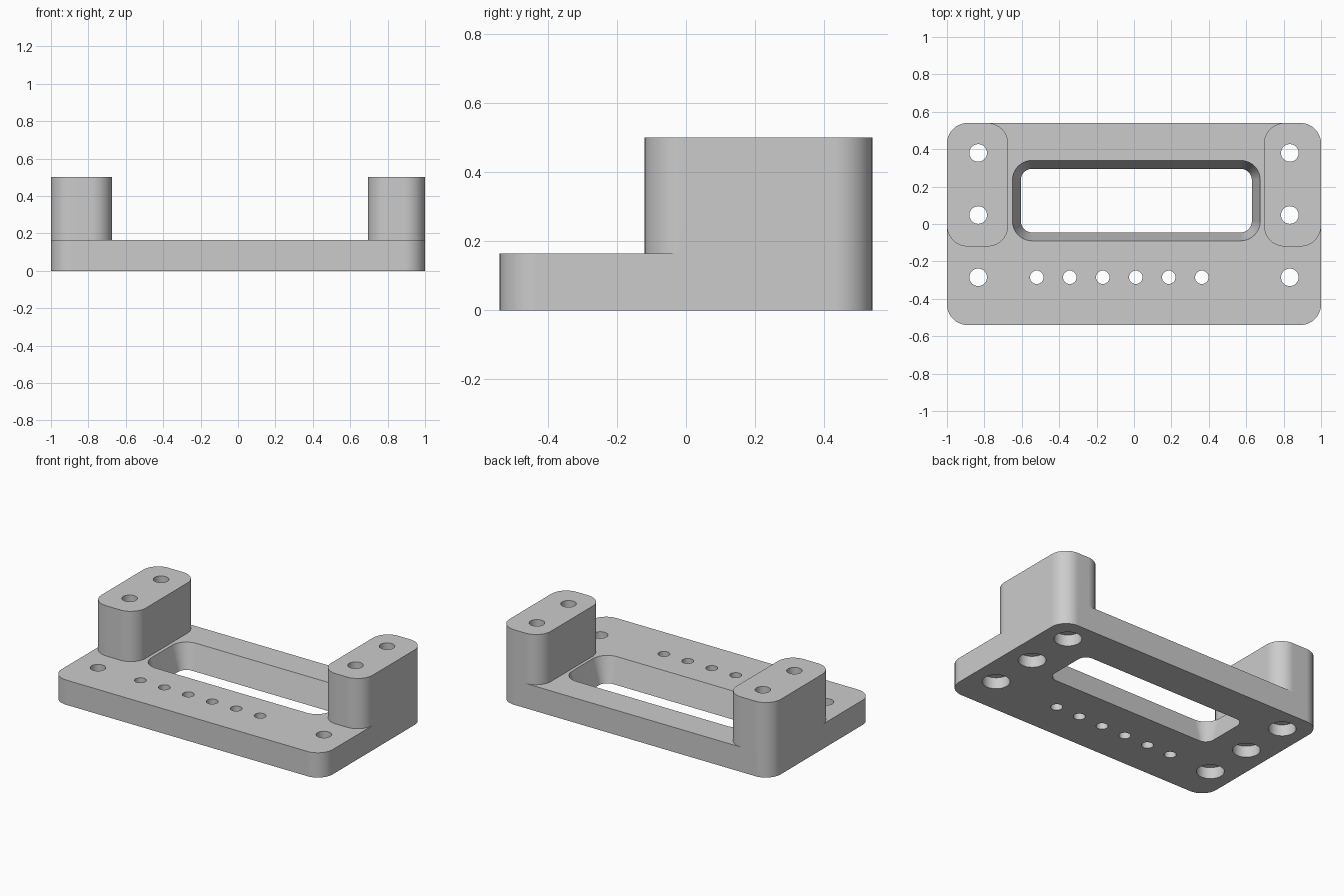
import bpy, bmesh, math

if "Cube" in bpy.data.objects:
    bpy.data.objects.remove(bpy.data.objects["Cube"])

W, D = 1.0, 0.54          # half width and half depth of the plate
T, H = 0.165, 0.50        # plate thickness and overall height
R = 0.11                  # corner radius

grey = bpy.data.materials.new("plain grey")
grey.diffuse_color = (0.6, 0.6, 0.6, 1)
grey.use_nodes = True
grey.node_tree.nodes["Principled BSDF"].inputs["Base Color"].default_value = grey.diffuse_color


def rounded_rect(x0, x1, y0, y1, r, n=10):
    pts = []
    for cx, cy, start in ((x1 - r, y1 - r, 0), (x0 + r, y1 - r, 90),
                          (x0 + r, y0 + r, 180), (x1 - r, y0 + r, 270)):
        for i in range(n + 1):
            a = math.radians(start + 90 * i / n)
            pts.append((cx + r * math.cos(a), cy + r * math.sin(a)))
    return pts


def circle(x, y, r, n=40):
    return [(x + r * math.cos(math.tau * i / n),
             y + r * math.sin(math.tau * i / n)) for i in range(n)]


def loft(name, sections):
    """Closed solid through (z, outline) sections, bottom to top."""
    bm = bmesh.new()
    rings = [[bm.verts.new((x, y, z)) for x, y in pts] for z, pts in sections]
    bm.faces.new(rings[0][::-1])
    bm.faces.new(rings[-1])
    for lo, hi in zip(rings, rings[1:]):
        n = len(lo)
        for i in range(n):
            j = (i + 1) % n
            bm.faces.new((lo[i], lo[j], hi[j], hi[i]))
    bmesh.ops.recalc_face_normals(bm, faces=bm.faces)
    mesh = bpy.data.meshes.new(name)
    bm.to_mesh(mesh)
    bm.free()
    mesh.materials.append(grey)
    ob = bpy.data.objects.new(name, mesh)
    bpy.context.collection.objects.link(ob)
    return ob


def combine(target, tool, operation):
    tool.hide_render = True
    mod = target.modifiers.new(operation, 'BOOLEAN')
    mod.operation, mod.object, mod.solver = operation, tool, 'EXACT'
    bpy.context.view_layer.objects.active = target
    bpy.ops.object.modifier_apply(modifier=mod.name)
    bpy.data.objects.remove(tool)


# base plate
outline = rounded_rect(-W, W, -D, D, R)
bracket = loft("mounting_bracket", [(0, outline), (T, outline)])

# raised posts at the two back corners
for name, x0, x1 in (("left_post", -W, -0.673), ("right_post", 0.695, W)):
    outline = rounded_rect(x0, x1, -0.12, D, R)
    combine(bracket, loft(name, [(0.08, outline), (H, outline)]), 'UNION')


# window with sloping walls, wider at the top
def window(z):
    s = 0.045 * (1 - z / T)
    return z, rounded_rect(-0.65 + s, 0.675 - s, -0.09 + s, 0.34 - s, 0.105 - s)


combine(bracket, loft("window_cutter", [window(-0.03), window(T + 0.03)]), 'DIFFERENCE')

# screw holes, counterbored from below
for x in (-0.833, 0.833):
    for y in (-0.285, 0.048, 0.38):
        wide, slim = circle(x, y, 0.083), circle(x, y, 0.047)
        cutter = loft("screw_cutter", [(-0.05, wide), (0.075, wide),
                                       (0.075, slim), (H + 0.05, slim)])
        combine(bracket, cutter, 'DIFFERENCE')

# row of small through holes
for i in range(6):
    c = circle(-0.52 + 0.1765 * i, -0.285, 0.036, 28)
    combine(bracket, loft("pin_cutter", [(-0.05, c), (T + 0.05, c)]), 'DIFFERENCE')

# smooth corners and bores, crisp edges
bpy.ops.object.select_all(action='DESELECT')
bracket.select_set(True)
bpy.context.view_layer.objects.active = bracket
bpy.ops.object.shade_smooth_by_angle(angle=math.radians(30))
weighted = bracket.modifiers.new("flat_faces", 'WEIGHTED_NORMAL')
weighted.keep_sharp = True
